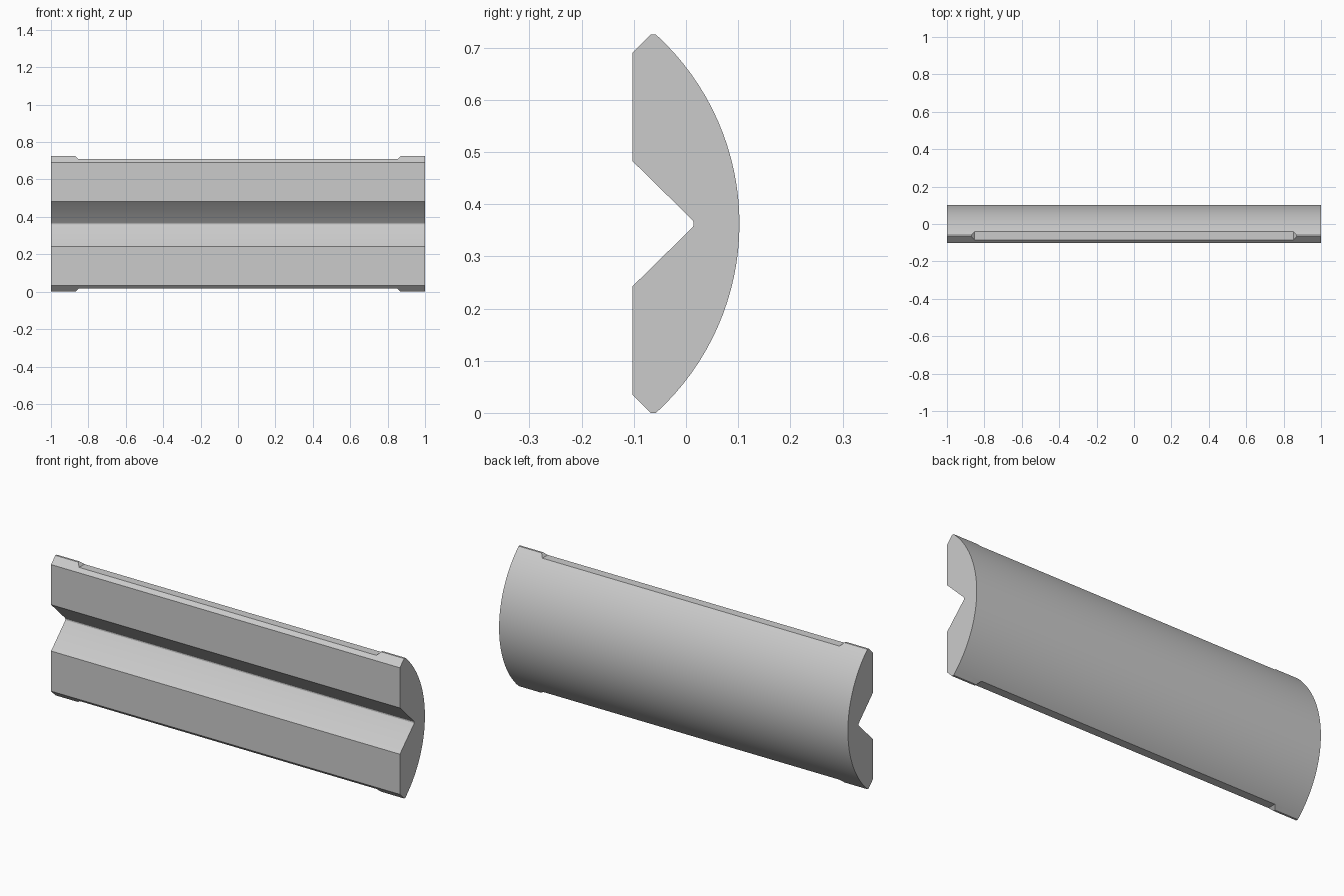
import bpy, bmesh, math

if "Cube" in bpy.data.objects:
    bpy.data.objects.remove(bpy.data.objects["Cube"], do_unlink=True)

MID = 0.3625       # height of the mirror plane
RADIUS = 0.4906    # rounded back
BACK = 0.1025
STEPS = 32

grey = bpy.data.materials.new("light_grey")
grey.use_nodes = True
grey.diffuse_color = (0.6, 0.6, 0.6, 1)
grey.node_tree.nodes["Principled BSDF"].inputs["Base Color"].default_value = (0.6, 0.6, 0.6, 1)


def prism(name, points, offset):
    """Extrude a closed outline by the offset vector."""
    bm = bmesh.new()
    face = bm.faces.new([bm.verts.new(p) for p in points])
    moved = bmesh.ops.extrude_face_region(bm, geom=[face])["geom"]
    bmesh.ops.translate(bm, vec=offset,
                        verts=[v for v in moved if isinstance(v, bmesh.types.BMVert)])
    bmesh.ops.recalc_face_normals(bm, faces=bm.faces)
    mesh = bpy.data.meshes.new(name)
    bm.to_mesh(mesh)
    bm.free()
    mesh.materials.append(grey)
    obj = bpy.data.objects.new(name, mesh)
    bpy.context.collection.objects.link(obj)
    return obj


# Bar: grooved front, chamfered edges and arched back, mirrored about MID
half = [(0.0145, 0.003), (0.012, 0.0075), (-0.1025, 0.12),
        (-0.1025, 0.328), (-0.068, MID)]
sweep = math.asin(MID / RADIUS)
arc = [(BACK - RADIUS + RADIUS * math.cos(a), RADIUS * math.sin(a))
       for a in (sweep - 2 * sweep * i / STEPS for i in range(STEPS + 1))]
outline = half + arc + [(y, -h) for y, h in reversed(half)]
bar = prism("grooved_bar", [(-1, y, MID + h) for y, h in outline], (2, 0, 0))

# Shallow recesses with sloped ends along the top and bottom edges
recess = [(-0.852, 0.346), (0.852, 0.346), (0.886, 0.38), (-0.886, 0.38)]
for side, name in ((1, "top_recess_cutter"), (-1, "bottom_recess_cutter")):
    cutter = prism(name, [(x, -0.3, MID + side * h) for x, h in recess], (0, 0.6, 0))
    cutter.hide_render = True
    cutter.hide_set(True)
    cut = bar.modifiers.new(name, "BOOLEAN")
    cut.operation = "DIFFERENCE"
    cut.solver = "EXACT"
    cut.object = cutter

# Bake the cuts and remove the cutters
bpy.context.view_layer.update()
evaluated = bar.evaluated_get(bpy.context.evaluated_depsgraph_get())
bar.data = bpy.data.meshes.new_from_object(evaluated)
cutters = [m.object for m in bar.modifiers]
bar.modifiers.clear()
for cutter in cutters:
    bpy.data.objects.remove(cutter, do_unlink=True)

# Smooth the arch, keep the machined edges crisp
bpy.ops.object.select_all(action="DESELECT")
bar.select_set(True)
bpy.context.view_layer.objects.active = bar
bpy.ops.object.shade_smooth_by_angle(angle=math.radians(25))
